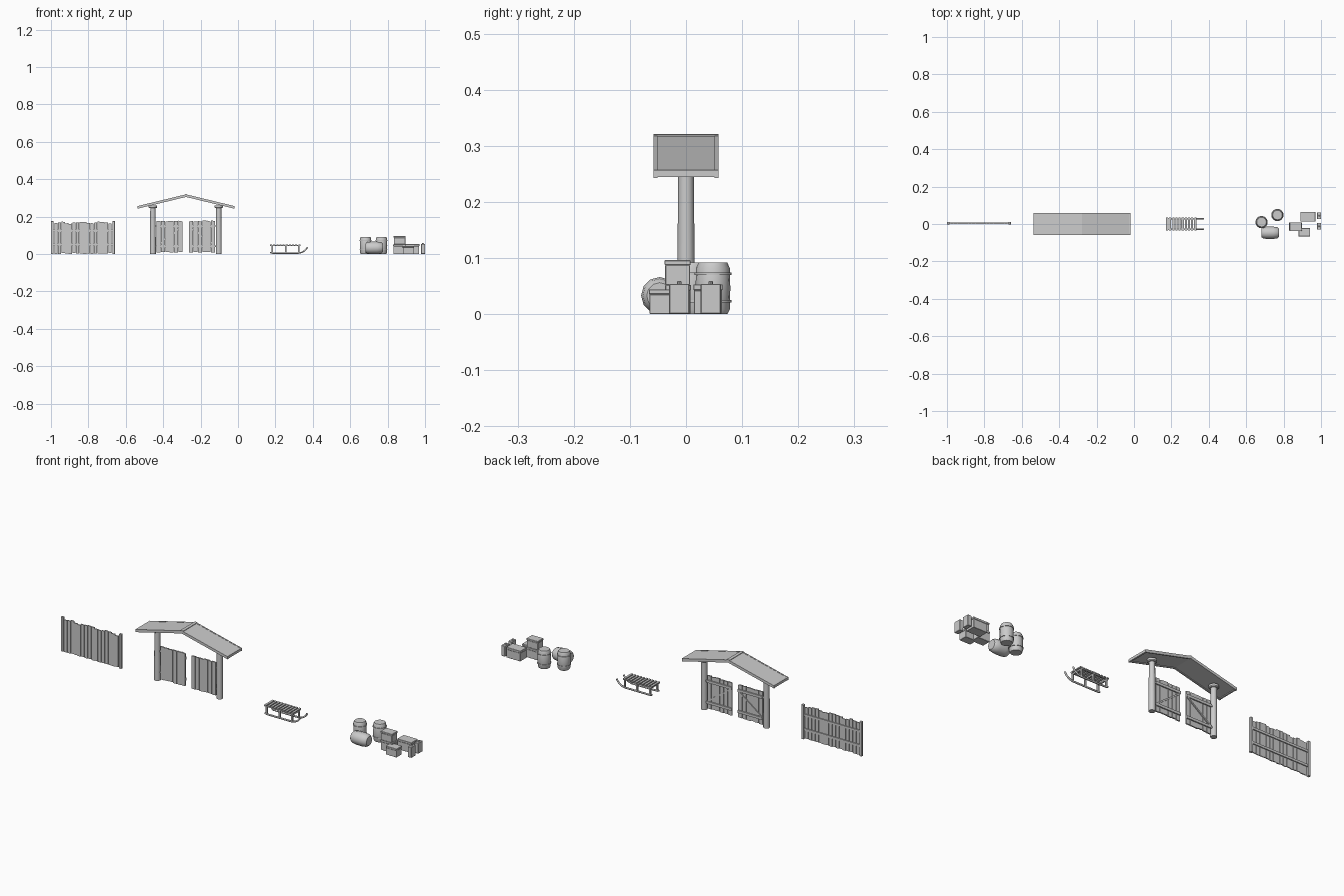
import bpy, bmesh, math, random
from mathutils import Vector, Matrix

if "Cube" in bpy.data.objects:
    bpy.data.objects.remove(bpy.data.objects["Cube"])

random.seed(4)


def finish(name, bm, smooth=False, bevel=0.0):
    bmesh.ops.recalc_face_normals(bm, faces=bm.faces)
    me = bpy.data.meshes.new(name)
    bm.to_mesh(me)
    bm.free()
    ob = bpy.data.objects.new(name, me)
    bpy.context.collection.objects.link(ob)
    if smooth:
        bpy.ops.object.select_all(action='DESELECT')
        ob.select_set(True)
        bpy.context.view_layer.objects.active = ob
        bpy.ops.object.shade_smooth_by_angle(angle=math.radians(35))
    if bevel:
        mod = ob.modifiers.new("soft_edges", 'BEVEL')
        mod.width = bevel
        mod.segments = 1
    return ob


def box(name, x0, x1, y0, y1, z0, z1, bevel=0.0):
    bm = bmesh.new()
    m = Matrix.Translation(((x0 + x1) / 2, (y0 + y1) / 2, (z0 + z1) / 2))
    bmesh.ops.create_cube(bm, size=1, matrix=m @ Matrix.Diagonal((x1 - x0, y1 - y0, z1 - z0, 1)))
    return finish(name, bm, bevel=bevel)


def prism(name, outline, y0, y1):
    """Outline of (x, z) points pushed along y."""
    bm = bmesh.new()
    face = bm.faces.new([bm.verts.new((x, y0, z)) for x, z in outline])
    out = bmesh.ops.extrude_face_region(bm, geom=[face])
    bmesh.ops.translate(bm, vec=(0, y1 - y0, 0),
                        verts=[v for v in out["geom"] if isinstance(v, bmesh.types.BMVert)])
    return finish(name, bm)


def lathe(name, profile, loc, axis='Z', sides=16):
    """Closed turned form from (radius, height) pairs."""
    bm = bmesh.new()
    rings = [[bm.verts.new((r * math.cos(2 * math.pi * i / sides),
                            r * math.sin(2 * math.pi * i / sides), z))
              for i in range(sides)] for r, z in profile]
    for a, b in zip(rings, rings[1:]):
        for i in range(sides):
            j = (i + 1) % sides
            bm.faces.new((a[i], a[j], b[j], b[i]))
    bm.faces.new(rings[0])
    bm.faces.new(rings[-1])
    ob = finish(name, bm, smooth=True)
    ob.location = loc
    if axis == 'X':
        ob.rotation_euler = (0, math.pi / 2, 0)
    return ob


def tube(name, pts, r):
    """Round bar along a path."""
    cu = bpy.data.curves.new(name, 'CURVE')
    cu.dimensions = '3D'
    cu.bevel_depth = r
    cu.bevel_resolution = 1
    cu.use_fill_caps = True
    sp = cu.splines.new('POLY')
    sp.points.add(len(pts) - 1)
    for p, c in zip(sp.points, pts):
        p.co = (*c, 1)
    ob = bpy.data.objects.new(name, cu)
    bpy.context.collection.objects.link(ob)
    return ob


def slanted_plank(name, x0, x1, y0, y1, z0, zl, zr):
    return prism(name, [(x0, z0), (x1, z0), (x1, zr), (x0, zl)], y0, y1)


# Fence: uneven planks in front, two rails behind, end posts
n, fx0, fx1 = 16, -0.983, -0.675
step = (fx1 - fx0) / n
for i in range(n):
    x = fx0 + i * step
    top = 0.167 + 0.003 * math.sin(i * 1.1) + random.uniform(-0.003, 0.003)
    if i == 12:
        top = 0.172
    slanted_plank("fence_plank", x + 0.001, x + step - 0.001, -0.001, 0.004,
                  random.uniform(0.001, 0.005), top + random.uniform(-0.002, 0.002), top)
for z in (0.045, 0.118):
    box("fence_rail", -0.995, -0.662, 0.004, 0.009, z, z + 0.012)
for x in (-0.993, -0.665):
    box("fence_post", x - 0.007, x + 0.007, -0.002, 0.011, 0, 0.176, 0.001)

# Gate posts with caps
for x in (-0.455, -0.103):
    lathe("gate_post", [(0.0155, 0), (0.0155, 0.06), (0.014, 0.25)], (x, 0, 0), sides=12)
    lathe("gate_post_cap", [(0.02, 0), (0.023, 0.004), (0.023, 0.014)], (x, 0, 0.246), sides=12)

# Gate leaves: planks in front, rails and diagonal brace behind
for side, gx0, gx1 in ((1, -0.436, -0.296), (-1, -0.262, -0.122)):
    count = 6
    w = (gx1 - gx0) / count
    for i in range(count):
        x = gx0 + i * w
        slanted_plank("gate_plank", x + 0.001, x + w - 0.001, -0.004, 0.003,
                      0.010 + random.uniform(-0.002, 0.002),
                      0.176 + random.uniform(-0.003, 0.003), 0.176 + random.uniform(-0.002, 0.002))
    for z in (0.035, 0.143):
        box("gate_rail", gx0, gx1, 0.003, 0.009, z, z + 0.013)
        hx = gx0 if side == 1 else gx1
        box("gate_hinge", hx - 0.012, hx + 0.012, -0.002, 0.007, z + 0.003, z + 0.010)
    a, b = (gx0, gx1) if side == 1 else (gx1, gx0)
    s = 0.012 * side
    prism("gate_brace", [(a, 0.048), (a + s, 0.048), (b, 0.143), (b - s, 0.143)], 0.003, 0.008)

# Gate roof: folded slab, rim boards, eave strips and ridge cap
rx, half, ridge, slope = -0.278, 0.26, 0.318, 0.242


def roof_fold(name, h, top, thick, y0, y1):
    drop = h * slope
    return prism(name, [(rx - h, top - drop), (rx, top), (rx + h, top - drop),
                        (rx + h, top - drop - thick), (rx, top - thick),
                        (rx - h, top - drop - thick)], y0, y1)


roof_fold("gate_roof", 0.256, ridge, 0.009, -0.055, 0.055)
for s in (-1, 1):
    roof_fold("roof_rim", half, ridge + 0.001, 0.014, s * 0.0545 - 0.0035, s * 0.0545 + 0.0035)
    x = rx + s * (half - 0.004)
    box("roof_eave_strip", x - 0.004, x + 0.004, -0.057, 0.057, 0.244, 0.257)
roof_fold("ridge_cap", 0.008, ridge + 0.003, 0.004, -0.058, 0.058)

# Sled: slats, side beams, legs, cross bars, curved runners
for i in range(10):
    x = 0.171 + i * 0.0168
    box("sled_slat", x, x + 0.011, -0.034, 0.034, 0.047, 0.052)
runner = [(0.172, 0.009), (0.182, 0.005), (0.325, 0.005), (0.342, 0.009),
          (0.357, 0.018), (0.366, 0.027), (0.371, 0.037)]
for y in (-0.028, 0.028):
    tube("sled_runner", [(x, y, z) for x, z in runner], 0.0045)
    box("sled_side_beam", 0.172, 0.333, y - 0.003, y + 0.003, 0.043, 0.047)
    for x in (0.182, 0.255, 0.325):
        box("sled_leg", x - 0.004, x + 0.004, y - 0.004, y + 0.004, 0.005, 0.047)
for x in (0.182, 0.255, 0.325):
    box("sled_cross_bar", x - 0.004, x + 0.004, -0.03, 0.03, 0.037, 0.044)

# Barrels: two standing with hoops, one lying along x
band = [(0.029, -0.002), (0.033, -0.002), (0.033, 0.002), (0.029, 0.002)]
body = [(0.026, 0), (0.030, 0.008), (0.031, 0.046), (0.030, 0.082), (0.0255, 0.092)]
for x, y in ((0.682, 0.010), (0.767, 0.048)):
    lathe("standing_barrel", body, (x, y, 0))
    for z in (0.023, 0.072):
        lathe("barrel_hoop", band, (x, y, z))
lathe("lying_barrel", [(0.023, 0), (0.030, 0.008), (0.033, 0.030), (0.033, 0.062),
                       (0.030, 0.084), (0.023, 0.092)], (0.682, -0.047, 0.033), 'X', 12)


# Crates with overhanging lids
def crate(x0, x1, y0, y1, z0, z1):
    seam = z1 - 0.2 * (z1 - z0)
    box("crate_body", x0 + 0.001, x1 - 0.001, y0 + 0.001, y1 - 0.001, z0, seam, 0.001)
    box("crate_lid", x0, x1, y0, y1, seam, z1, 0.001)


crate(0.830, 0.898, -0.037, 0.009, 0, 0.052)
crate(0.832, 0.896, -0.038, 0.008, 0.052, 0.096)
crate(0.880, 0.942, -0.066, -0.022, 0, 0.044)
crate(0.890, 0.970, 0.013, 0.065, 0, 0.053)

# Flat canisters with small filler caps
for y in (-0.012, 0.044):
    box("canister", 0.979, 1.0, y - 0.018, y + 0.018, 0, 0.054, 0.0015)
    lathe("canister_cap", [(0.0045, 0), (0.0045, 0.004), (0.003, 0.006)], (0.989, y, 0.053), sides=10)
